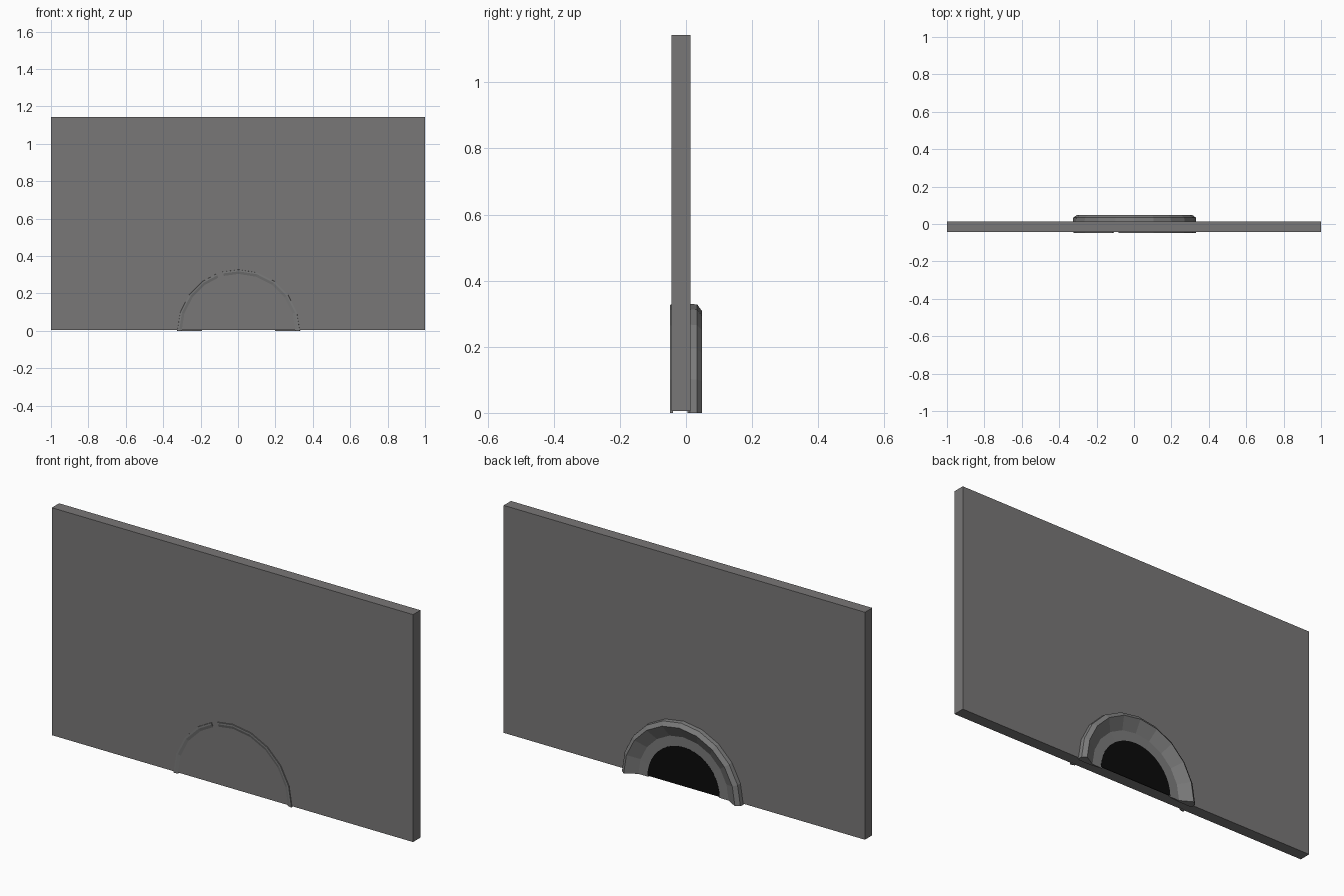
import bpy, bmesh, math

if "Cube" in bpy.data.objects:
    bpy.data.objects.remove(bpy.data.objects["Cube"])


def material(name, rgb):
    m = bpy.data.materials.new(name)
    m.diffuse_color = (*rgb, 1)
    m.use_nodes = True
    m.node_tree.nodes["Principled BSDF"].inputs["Base Color"].default_value = m.diffuse_color
    return m


GREY = material("wall grey", (0.19, 0.184, 0.184))
TRIM = material("trim grey", (0.2, 0.2, 0.2))
BLACK = material("hole black", (0.003, 0.003, 0.003))
CX = 0.003  # arch centre


def make(name, bm, mat):
    bmesh.ops.recalc_face_normals(bm, faces=bm.faces)
    me = bpy.data.meshes.new(name)
    bm.to_mesh(me)
    bm.free()
    me.materials.append(mat)
    ob = bpy.data.objects.new(name, me)
    bpy.context.collection.objects.link(ob)
    return ob


def polar(r, deg, y):
    a = math.radians(deg)
    return (CX + r * math.cos(a), y, r * math.sin(a))


def arch(name, profile, angles, mat):
    """Sweep a closed (radius, y) profile along an arch, with capped ends."""
    bm = bmesh.new()
    rings = [[bm.verts.new(polar(r, a, y)) for r, y in profile] for a in angles]
    n = len(profile)
    for p, q in zip(rings, rings[1:]):
        for i in range(n):
            j = (i + 1) % n
            bm.faces.new((p[i], p[j], q[j], q[i]))
    bm.faces.new(rings[0])
    bm.faces.new(rings[-1])
    return make(name, bm, mat)


# wall slab
bm = bmesh.new()
bmesh.ops.create_cube(bm, size=1)
for v in bm.verts:
    v.co.x *= 2
    v.co.y = 0.0135 if v.co.y > 0 else -0.044
    v.co.z = 1.143 if v.co.z > 0 else 0.005
make("wall", bm, GREY)

# raised funnel-shaped surround on the back
steps = [18 * i for i in range(11)]
arch("hole_surround",
     [(0.318, 0.005), (0.33, 0.012), (0.328, 0.034), (0.308, 0.0485),
      (0.25, 0.0155), (0.195, 0.0145), (0.195, 0.012), (0.25, 0.005)],
     steps, TRIM)

# thin lip showing through the front, with a small break
lip = [(0.328, -0.040), (0.327, -0.0485), (0.318, -0.0485), (0.303, -0.0435), (0.303, -0.040)]
arch("front_lip_right", lip, [a for a in steps if a < 105] + [105], TRIM)
arch("front_lip_left", lip, [111] + [a for a in steps if a > 111], TRIM)

# dark half-round opening
bm = bmesh.new()
bm.faces.new([bm.verts.new((x, y, max(z, 0.005))) for x, y, z in
              (polar(0.2, 9 * i, 0.0155) for i in range(21))])
hole = bmesh.ops.extrude_face_region(bm, geom=bm.faces[:])
for v in hole["geom"]:
    if isinstance(v, bmesh.types.BMVert):
        v.co.y -= 0.003
make("hole_opening", bm, BLACK)
